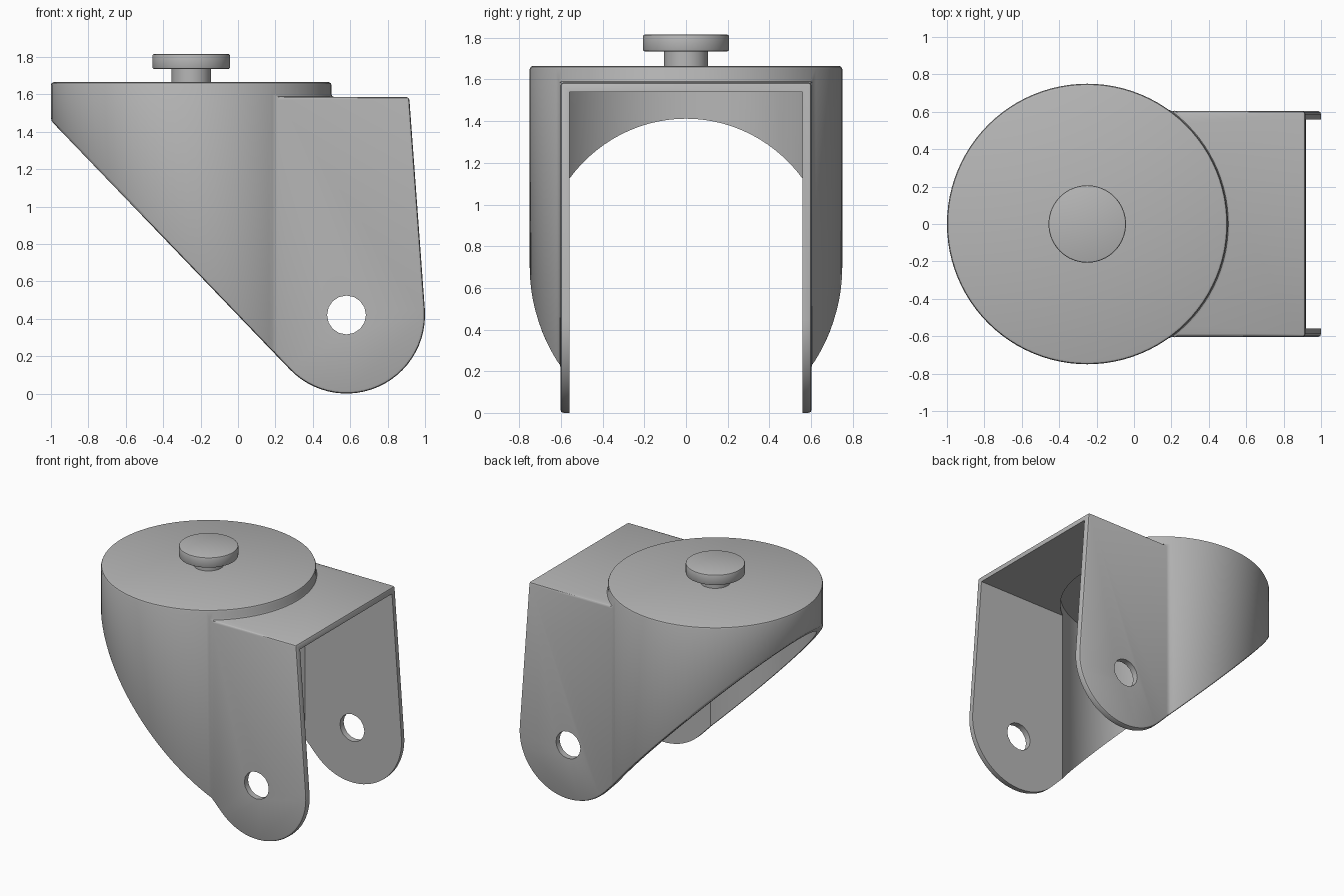
import bpy, bmesh, math
from mathutils import Vector

cube = bpy.data.objects.get("Cube")
if cube:
    bpy.data.objects.remove(cube, do_unlink=True)

GREY = (0.47, 0.47, 0.47, 1)
mat = bpy.data.materials.new("plain grey metal")
mat.use_nodes = True
mat.diffuse_color = GREY
for node in mat.node_tree.nodes:
    if node.type == 'BSDF_PRINCIPLED':
        node.inputs["Base Color"].default_value = GREY

AXIS_X = -0.25           # swivel axis
AXLE = (0.58, 0.42)      # wheel axle in x, z
WALL = 0.045


def prism(name, outline, offset):
    """Extrude a closed outline of 3D points along offset."""
    bm = bmesh.new()
    face = bm.faces.new([bm.verts.new(p) for p in outline])
    res = bmesh.ops.extrude_face_region(bm, geom=[face])
    verts = [g for g in res["geom"] if isinstance(g, bmesh.types.BMVert)]
    bmesh.ops.translate(bm, verts=verts, vec=Vector(offset))
    bmesh.ops.recalc_face_normals(bm, faces=bm.faces)
    mesh = bpy.data.meshes.new(name)
    bm.to_mesh(mesh)
    bm.free()
    mesh.materials.append(mat)
    ob = bpy.data.objects.new(name, mesh)
    bpy.context.collection.objects.link(ob)
    return ob


def arc(cx, cy, r, start, end, n):
    steps = [math.radians(start + (end - start) * i / n) for i in range(n + 1)]
    return [(cx + r * math.cos(a), cy + r * math.sin(a)) for a in steps]


def cylinder(name, r, z0, z1, n=96):
    ring = arc(AXIS_X, 0, r, 0, 360, n)[:-1]
    return prism(name, [(x, y, z0) for x, y in ring], (0, 0, z1 - z0))


def box(name, x0, x1, half_y, z0, z1):
    base = [(x0, -half_y, z0), (x1, -half_y, z0), (x1, half_y, z0), (x0, half_y, z0)]
    return prism(name, base, (0, 0, z1 - z0))


def side_prism(name, points):
    return prism(name, [(x, -1, z) for x, z in points], (0, 2, 0))


def apply(ob, mod):
    bpy.ops.object.select_all(action='DESELECT')
    bpy.context.view_layer.objects.active = ob
    ob.select_set(True)
    bpy.ops.object.modifier_apply(modifier=mod.name)


def boolean(ob, other, operation):
    mod = ob.modifiers.new("cut", 'BOOLEAN')
    mod.operation, mod.solver, mod.object = operation, 'EXACT', other
    apply(ob, mod)
    bpy.data.objects.remove(other, do_unlink=True)


def bevel(ob, width, segments=2):
    mod = ob.modifiers.new("round", 'BEVEL')
    mod.width, mod.segments = width, segments
    mod.limit_method, mod.angle_limit = 'ANGLE', math.radians(30)
    mod.use_clamp_overlap = False
    apply(ob, mod)


def smooth(ob):
    bpy.ops.object.select_all(action='DESELECT')
    bpy.context.view_layer.objects.active = ob
    ob.select_set(True)
    bpy.ops.object.shade_smooth_by_angle(angle=math.radians(35))


# Outer body: round swivel housing joined to the squared fork
fork = cylinder("fork_housing", 0.75, -0.2, 1.665)
boolean(fork, box("fork_block", -0.2, 1.2, 0.603, -0.2, 1.585), 'UNION')

# Side silhouette: slanted back, rounded axle end, leaning open edge
silhouette = [(-1.2, 2), (-1.2, 1.667)]
silhouette += arc(*AXLE, 0.42, 224, 364, 26)
silhouette += [(0.913, 1.62), (0.913, 2)]
boolean(fork, side_prism("silhouette", silhouette), 'INTERSECT')
bevel(fork, 0.015)

# Hollow inside and axle holes
boolean(fork, cylinder("inner_round", 0.75 - WALL, -0.5, 1.665 - WALL), 'DIFFERENCE')
boolean(fork, box("inner_slot", -0.2, 1.3, 0.603 - WALL, -0.5, 1.585 - WALL), 'DIFFERENCE')
boolean(fork, side_prism("axle_hole", arc(*AXLE, 0.104, 0, 360, 16)[:-1]), 'DIFFERENCE')
smooth(fork)

# Mounting stud on top
stem = cylinder("stud_stem", 0.105, 1.655, 1.75, 48)
smooth(stem)
head = cylinder("stud_head", 0.207, 1.735, 1.815, 64)
bevel(head, 0.008)
smooth(head)
